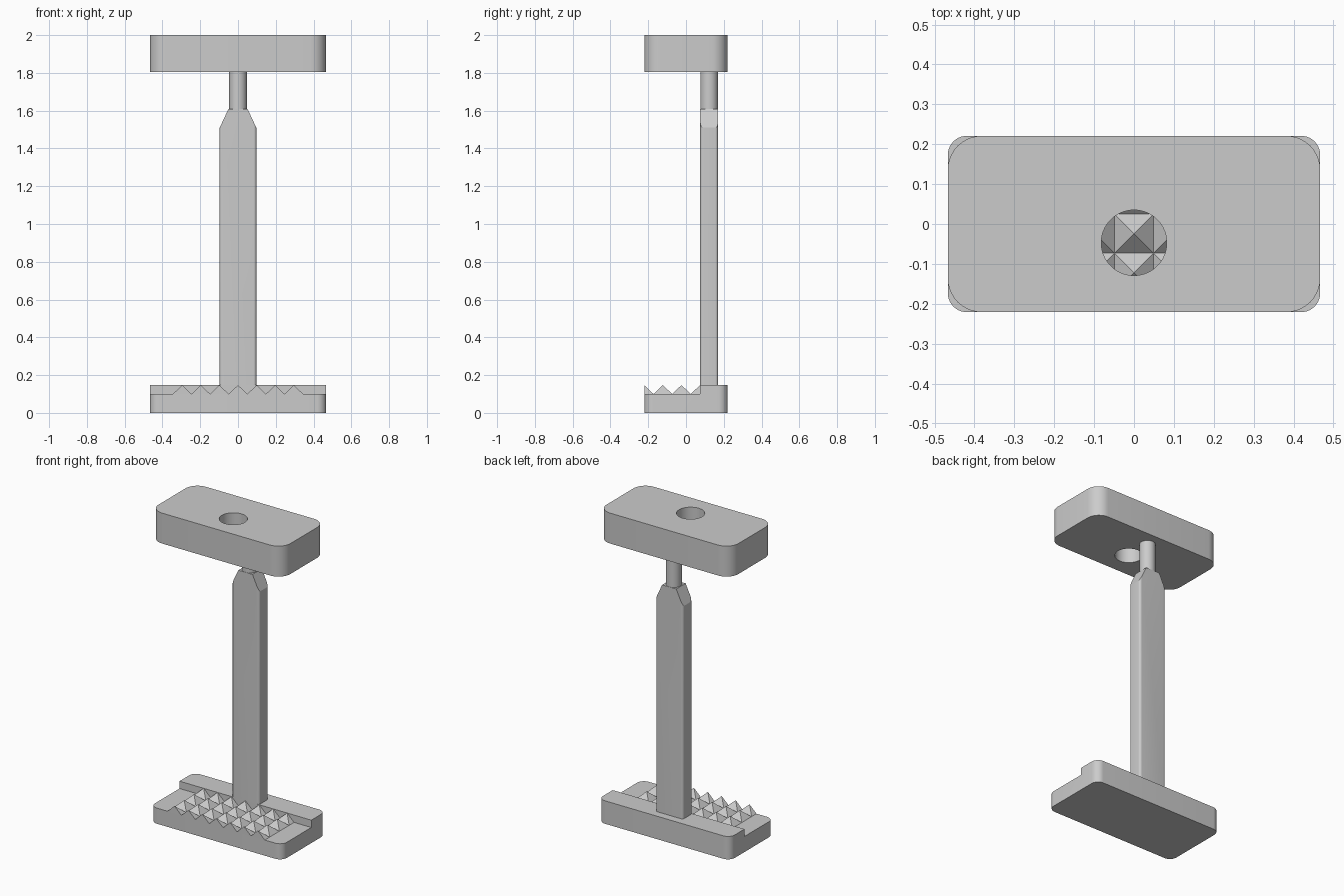
import bpy, bmesh, math
from mathutils import Vector

cube = bpy.data.objects.get("Cube")
if cube:
    bpy.data.objects.remove(cube, do_unlink=True)

grey = bpy.data.materials.new("plain grey")
grey.use_nodes = True
grey.diffuse_color = (0.6, 0.6, 0.6, 1)
grey.node_tree.nodes["Principled BSDF"].inputs["Base Color"].default_value = grey.diffuse_color


def finish(name, bm, smooth=True):
    bmesh.ops.recalc_face_normals(bm, faces=bm.faces)
    mesh = bpy.data.meshes.new(name)
    bm.to_mesh(mesh)
    bm.free()
    mesh.materials.append(grey)
    obj = bpy.data.objects.new(name, mesh)
    bpy.context.collection.objects.link(obj)
    if smooth:
        shade(obj)
    return obj


def shade(obj):
    bpy.ops.object.select_all(action='DESELECT')
    obj.select_set(True)
    bpy.context.view_layer.objects.active = obj
    bpy.ops.object.shade_smooth_by_angle(angle=math.radians(25))


def rounded_prism(x, y0, y1, z0, z1, radius, steps=10):
    """Upright prism with rounded vertical edges, symmetric in x."""
    bm = bmesh.new()
    corners = [(x, y1), (-x, y1), (-x, y0), (x, y0)]
    ring = []
    for i, (cx, cy) in enumerate(corners):
        cx -= math.copysign(radius, cx)
        cy += radius if cy == y0 else -radius
        for k in range(steps + 1):
            a = (i + k / steps) * math.pi / 2
            ring.append(bm.verts.new((cx + radius * math.cos(a), cy + radius * math.sin(a), z0)))
    face = bm.faces.new(ring)
    top = bmesh.ops.extrude_face_region(bm, geom=[face])["geom"]
    bmesh.ops.translate(bm, vec=(0, 0, z1 - z0),
                        verts=[g for g in top if isinstance(g, bmesh.types.BMVert)])
    return bm


def cylinder(radius, y, z0, z1, sides=48):
    bm = bmesh.new()
    bmesh.ops.create_cone(bm, cap_ends=True, segments=sides, radius1=radius, radius2=radius, depth=z1 - z0)
    bmesh.ops.translate(bm, verts=bm.verts, vec=(0, y, (z0 + z1) / 2))
    return bm


def cut(obj, cutter):
    mod = obj.modifiers.new("cut", 'BOOLEAN')
    mod.operation, mod.solver, mod.object = 'DIFFERENCE', 'EXACT', cutter
    bpy.context.view_layer.objects.active = obj
    bpy.ops.object.modifier_apply(modifier=mod.name)
    bpy.data.objects.remove(cutter, do_unlink=True)
    shade(obj)


HALF_X, HALF_Y = 0.467, 0.221
LEDGE_Y, BED_Z, LEDGE_Z = 0.075, 0.1, 0.147

# Top plate with a round hole through it
plate = finish("top_plate", rounded_prism(HALF_X, -HALF_Y, HALF_Y, 1.805, 2.0, 0.085))
cut(plate, finish("hole_cutter", cylinder(0.082, -0.047, 1.7, 2.1, 64)))

# Base with a raised rear ledge
base = finish("base", rounded_prism(HALF_X, -HALF_Y, HALF_Y, 0, LEDGE_Z, 0.048))
bm = bmesh.new()
bmesh.ops.create_cube(bm, size=2)
for v in bm.verts:
    v.co = (v.co.x, LEDGE_Y if v.co.y > 0 else -1, BED_Z if v.co.z < 0 else 1)
cut(base, finish("ledge_cutter", bm, False))

# Post with sloped shoulders
bm = rounded_prism(0.097, LEDGE_Y, 0.17, 0.12, 1.61, 0.015, 6)
for side in (-1, 1):
    bmesh.ops.bisect_plane(bm, geom=bm.verts[:] + bm.edges[:] + bm.faces[:],
                           plane_co=Vector((side * 0.05, 0, 1.61)),
                           plane_no=Vector((side * 0.1, 0, 0.047)), clear_outer=True)
    bmesh.ops.holes_fill(bm, edges=[e for e in bm.edges if e.is_boundary], sides=0)
finish("post", bm)

# Round neck between post and plate
finish("neck", cylinder(0.047, 0.1225, 1.6, 1.81))

# Grid of pyramid teeth, the front row halved by the front face
PITCH = 0.0985
bm = bmesh.new()
for row in range(4):
    cy = -HALF_Y + row * PITCH
    for col in range(-3, 4):
        cx, h = col * PITCH, PITCH / 2
        y0, y1 = max(cy - h, -HALF_Y), cy + h
        foot = [bm.verts.new((cx + sx * h, y, BED_Z))
                for sx, y in ((-1, y0), (1, y0), (1, y1), (-1, y1))]
        tip = bm.verts.new((cx, cy, LEDGE_Z))
        bm.faces.new(foot[::-1])
        for i in range(4):
            bm.faces.new((foot[i], foot[(i + 1) % 4], tip))
finish("teeth", bm, False)
